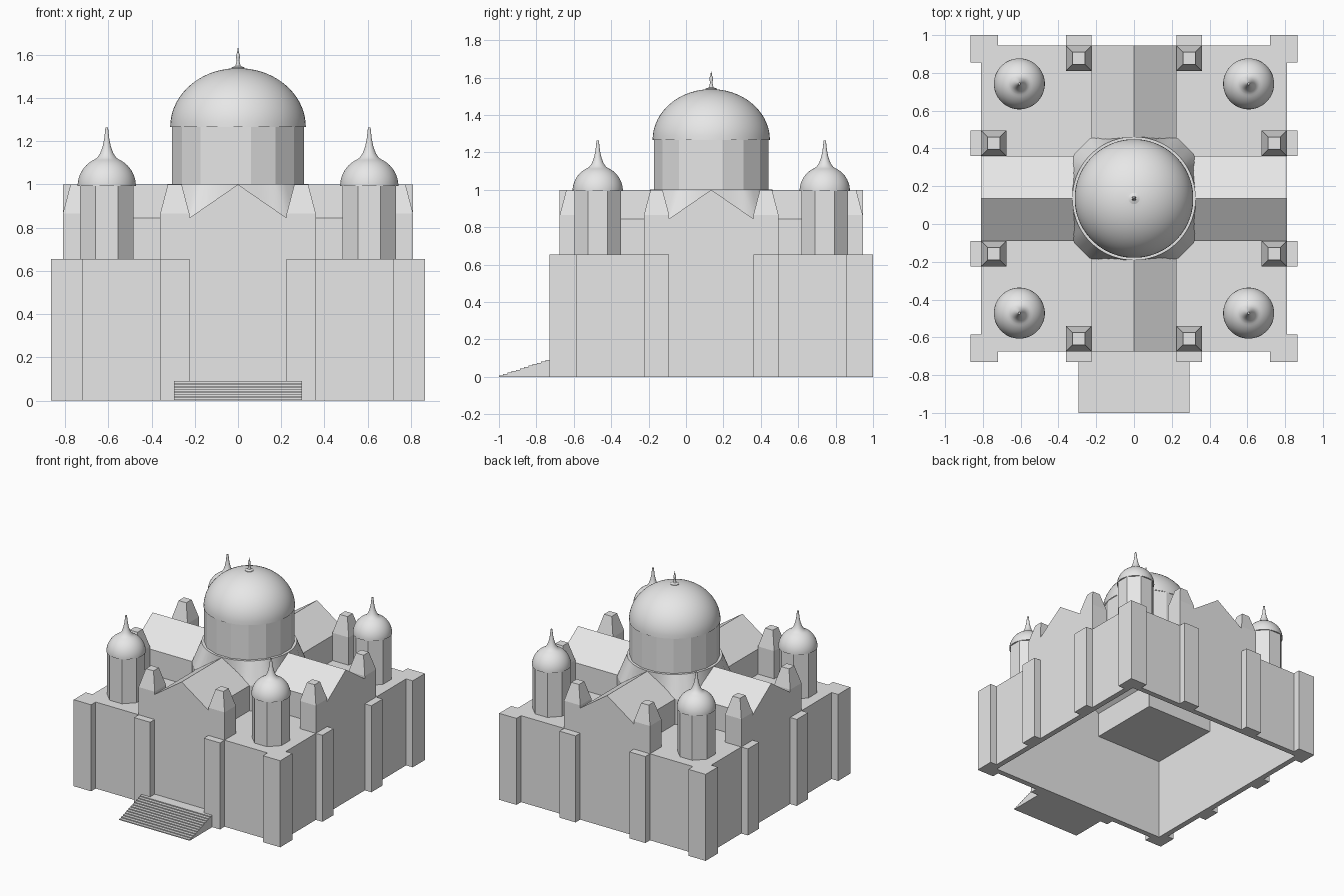
import bpy, bmesh, math
from mathutils import Vector

cube = bpy.data.objects.get("Cube")
if cube:
    bpy.data.objects.remove(cube, do_unlink=True)

CY = 0.135          # centre of the hall along y
ROOF, EAVE, RIDGE = 0.655, 0.845, 1.0

stone = bpy.data.materials.new("pale_stone")
stone.use_nodes = True
stone.diffuse_color = (0.8, 0.8, 0.8, 1)
stone.node_tree.nodes["Principled BSDF"].inputs["Base Color"].default_value = (0.8, 0.8, 0.8, 1)


def loft(name, rings, caps=True, smooth=None):
    """Skin a list of equal-length point rings."""
    bm = bmesh.new()
    loops = [[bm.verts.new(p) for p in ring] for ring in rings]
    n = len(loops[0])
    for a, b in zip(loops, loops[1:]):
        for i in range(n):
            j = (i + 1) % n
            bm.faces.new((a[i], a[j], b[j], b[i]))
    if caps:
        bm.faces.new(loops[0][::-1])
        bm.faces.new(loops[-1])
    bmesh.ops.recalc_face_normals(bm, faces=bm.faces)
    mesh = bpy.data.meshes.new(name)
    bm.to_mesh(mesh)
    bm.free()
    mesh.materials.append(stone)
    obj = bpy.data.objects.new(name, mesh)
    bpy.context.collection.objects.link(obj)
    if smooth:
        soften(obj, smooth)
    return obj


def activate(obj):
    bpy.ops.object.select_all(action='DESELECT')
    obj.select_set(True)
    bpy.context.view_layer.objects.active = obj


def soften(obj, degrees):
    activate(obj)
    bpy.ops.object.shade_smooth_by_angle(angle=math.radians(degrees))


def rect(x, y, hx, hy, z):
    return [(x + a * hx, CY + y + b * hy, z) for a, b in ((-1, -1), (1, -1), (1, 1), (-1, 1))]


def box(name, x, y, hx, hy, z0, z1):
    return loft(name, [rect(x, y, hx, hy, z0), rect(x, y, hx, hy, z1)])


def circle(x, y, r, z, n):
    # half-step turn puts a flat face to the front
    angles = [(i + 0.5) * math.tau / n for i in range(n)]
    return [(x + r * math.cos(a), CY + y + r * math.sin(a), z) for a in angles]


def revolve(name, x, y, profile, n, caps=True, smooth=None):
    return loft(name, [circle(x, y, r, z, n) for r, z in profile], caps, smooth)


def gabled_arm(name, along_x, half, length, z0, eave, ridge):
    section = [(-half, z0), (half, z0), (half, eave), (0, ridge), (-half, eave)]
    rings = []
    for end in (-length, length):
        rings.append([(end, CY + s, z) if along_x else (s, CY + end, z) for s, z in section])
    return loft(name, rings)


def combine(target, tool, operation):
    mod = target.modifiers.new("combine", 'BOOLEAN')
    mod.operation = operation
    mod.solver = 'EXACT'
    mod.object = tool
    activate(target)
    bpy.ops.object.modifier_apply(modifier=mod.name)
    bpy.data.objects.remove(tool, do_unlink=True)


def octagon(z, n=64):
    ring = []
    for i in range(n):
        a = (i + 0.5) * math.tau / n
        c, s = abs(math.cos(a)), abs(math.sin(a))
        r = min(0.327 / max(c, s), 0.552 / (c + s))
        ring.append((r * math.cos(a), CY + r * math.sin(a), z))
    return ring


# Hall: square block, crossing gabled arms, piers and the skirt below the drum
hall = box("hall", 0, 0, 0.81, 0.81, 0, ROOF)
for along_x in (True, False):
    combine(hall, gabled_arm("arm", along_x, 0.225, 0.81, 0, EAVE, RIDGE), 'UNION')
for sx in (-1, 1):
    for sy in (-1, 1):
        combine(hall, box("pier", sx * 0.7925, sy * 0.7925, 0.0725, 0.0725, 0, ROOF), 'UNION')
        combine(hall, box("pier", sx * 0.2925, sy * 0.815, 0.0675, 0.05, 0, ROOF), 'UNION')
        combine(hall, box("pier", sx * 0.815, sy * 0.2925, 0.05, 0.0675, 0, ROOF), 'UNION')
skirt = loft("skirt", [octagon(0.6), octagon(EAVE), circle(0, 0, 0.327, RIDGE + 0.002, 64)])
combine(hall, skirt, 'UNION')

# Hollow interior, open at the bottom and up into the drum
combine(hall, box("cavity", 0, 0, 0.767, 0.767, -0.1, 0.63), 'DIFFERENCE')
for along_x in (True, False):
    combine(hall, gabled_arm("cavity", along_x, 0.195, 0.767, -0.1, 0.82, 0.955), 'DIFFERENCE')
combine(hall, revolve("cavity", 0, 0, [(0.28, 0.5), (0.28, 1.1)], 32), 'DIFFERENCE')
soften(hall, 20)

# Central drum and dome
revolve("drum", 0, 0, [(0.312, RIDGE), (0.312, 1.268)], 16, caps=False)
quarter = [math.radians(a) for a in range(0, 86, 5)]
revolve("main_dome", 0, 0,
        [(0.314 * math.cos(a), 1.266 + 0.272 * math.sin(a)) for a in quarter],
        64, caps=False, smooth=40)
revolve("main_finial", 0, 0,
        [(0.03, 1.53), (0.03, 1.541), (0.012, 1.548), (0.006, 1.575), (0.01, 1.588),
         (0.01, 1.598), (0.004, 1.61), (0.002, 1.632)], 16, smooth=40)

# Corner towers with pointed domes
onion = [(0.135 * math.cos(a), 0.993 + 0.135 * math.sin(a)) for a in quarter if a < 1.2]
onion += [(0.044, 1.124), (0.031, 1.143), (0.02, 1.172), (0.012, 1.21), (0.006, 1.263)]
for sx in (-1, 1):
    for sy in (-1, 1):
        x, y = sx * 0.607, sy * 0.607
        revolve("corner_tower", x, y, [(0.134, ROOF), (0.134, 0.995)], 8)
        revolve("tower_dome", x, y, onion, 40, smooth=50)

# Pinnacles flanking each gable
for sx in (-1, 1):
    for sy in (-1, 1):
        for x, y in ((0.2925, 0.7425), (0.7425, 0.2925)):
            loft("pinnacle", [rect(sx * x, sy * y, h, h, z) for h, z in
                              ((0.0675, ROOF), (0.0675, 0.865), (0.032, RIDGE))])

# Front steps with a landing between the piers
count, front, back, top = 12, -1.0, -0.73, 0.09
side = [(-0.67, 0), (front, 0)]
for i in range(count):
    y = front + (back - front) * i / count
    z = top * (i + 1) / count
    if i:
        side.append((y, top * i / count))
    side.append((y, z))
side.append((-0.67, top))
loft("front_steps", [[(x, y, z) for y, z in side] for x in (-0.295, 0.295)])
